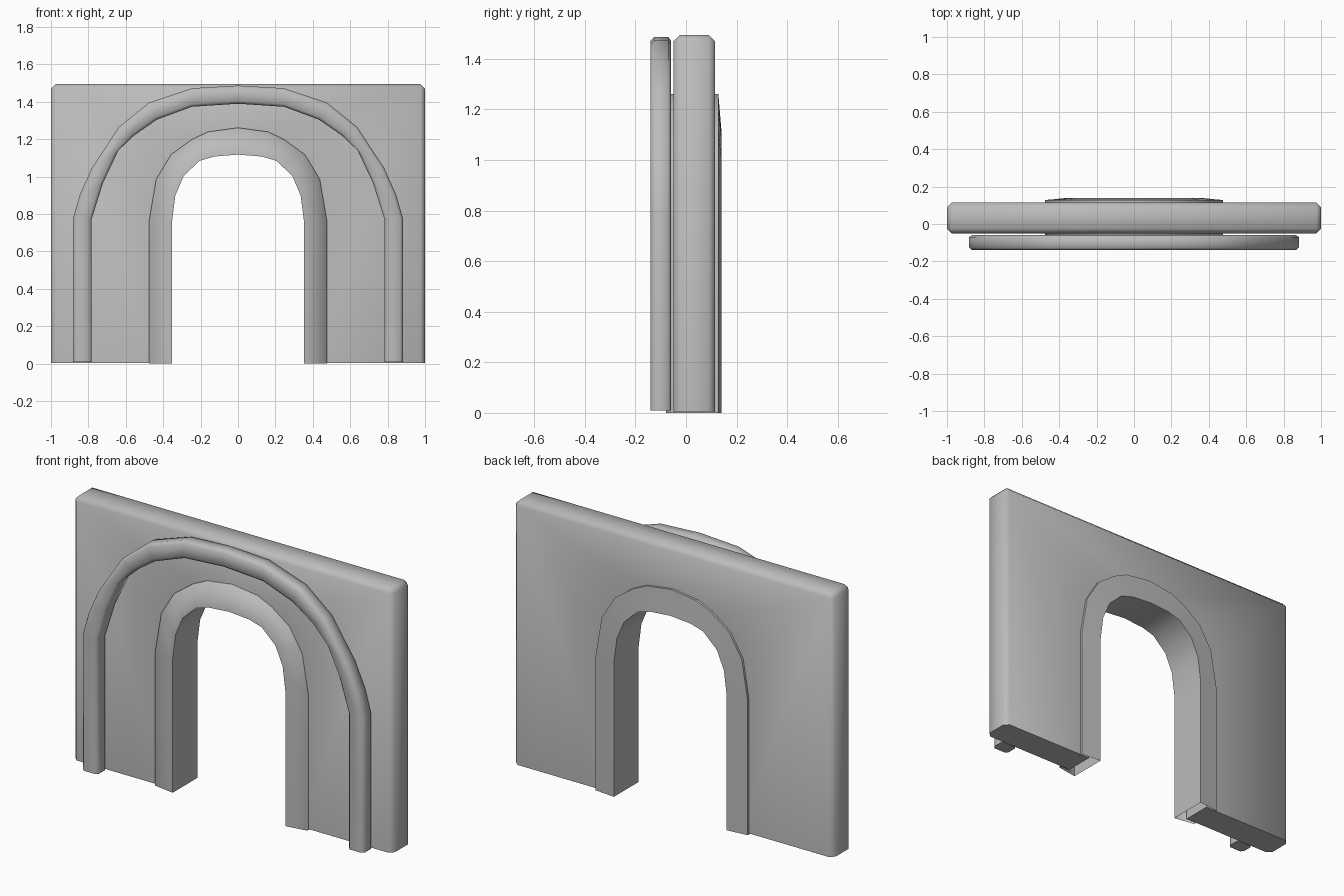
import bpy
import bmesh
import math

if "Cube" in bpy.data.objects:
    bpy.data.objects.remove(bpy.data.objects["Cube"], do_unlink=True)

# Single plain material
grey = bpy.data.materials.new("light_grey")
grey.use_nodes = True
COLOUR = (0.5, 0.5, 0.5, 1)
grey.diffuse_color = COLOUR
grey.node_tree.nodes["Principled BSDF"].inputs["Base Color"].default_value = COLOUR


def finish(name, bm, smooth_angle):
    mesh = bpy.data.meshes.new(name)
    bm.to_mesh(mesh)
    bm.free()
    mesh.materials.append(grey)
    mesh.shade_smooth()
    mesh.set_sharp_from_angle(angle=math.radians(smooth_angle))
    obj = bpy.data.objects.new(name, mesh)
    bpy.context.collection.objects.link(obj)
    return obj


def full_arch(half, floor):
    """Half arch of (outer x, z, inner x, z), from spring to crown, mirrored with legs."""
    xo, _, xi, _ = half[0]
    right = [(xo, floor, xi, floor)] + half
    left = [(-a, b, -c, d) for a, b, c, d in reversed(right[:-1])]
    return right + left


def sweep(name, arch, section, closed, smooth_angle):
    """Sweep a (share from outer to inner, y) section along an arch."""
    bm = bmesh.new()
    rings = [[bm.verts.new((a + (c - a) * t, y, b + (d - b) * t)) for t, y in section]
             for a, b, c, d in arch]
    count = len(section)
    for r, s in zip(rings, rings[1:]):
        for i in range(count if closed else count - 1):
            j = (i + 1) % count
            bm.faces.new((r[i], r[j], s[j], s[i]))
    if closed:
        bm.faces.new(rings[0])
        bm.faces.new(rings[-1])
        bmesh.ops.recalc_face_normals(bm, faces=bm.faces)
    else:
        # Open section: the reveal must face into the doorway
        bm.normal_update()
        reveal = max(bm.faces, key=lambda f: f.calc_area())
        if reveal.normal.x * reveal.calc_center_median().x > 0:
            bmesh.ops.reverse_faces(bm, faces=bm.faces)
    return finish(name, bm, smooth_angle)


# Doorway lining: sloped front and back faces around a straight reveal
door_half = [(.476, .76, .353, .76), (.438, .985, .335, .90), (.358, 1.118, .29, 1.005),
             (.245, 1.2, .205, 1.085), (.16, 1.24, .125, 1.108), (0, 1.262, 0, 1.118)]
door = full_arch(door_half, 0)
lining = [(0, -.045), (0, -.06), (1, -.08), (1, .14), (0, .128), (0, .11)]
sweep("doorway_lining", door, lining, False, 82)

# Raised arch moulding in front of the wall
band_half = [(.882, .775, .782, .775), (.845, .905, .722, .965), (.78, 1.05, .64, 1.14),
             (.636, 1.267, .556, 1.22), (.476, 1.396, .433, 1.305),
             (.246, 1.473, .246, 1.374), (0, 1.487, 0, 1.39)]
bar = [(0, -.07), (0, -.125), (.15, -.14), (.85, -.14),
       (1, -.125), (1, -.07), (.85, -.06), (.15, -.06)]
sweep("arch_moulding", full_arch(band_half, .01), bar, True, 60)

# Wall slab with the doorway cut out, chamfered on the top and sides
BASE, TOP, FRONT, BACK = .005, 1.495, -.05, .115
bm = bmesh.new()
outline = [(-1, BASE), (-1, TOP), (1, TOP), (1, BASE)]
outline += [((a + c) / 2, max((b + d) / 2, BASE)) for a, b, c, d in door]
face = bm.faces.new([bm.verts.new((x, FRONT, z)) for x, z in outline])
pushed = bmesh.ops.extrude_face_region(bm, geom=[face])["geom"]
for v in pushed:
    if isinstance(v, bmesh.types.BMVert):
        v.co.y = BACK
bmesh.ops.recalc_face_normals(bm, faces=bm.faces)
rim = [e for e in bm.edges
       if all(abs(v.co.x) > .99 for v in e.verts) and any(v.co.z > 1 for v in e.verts)]
bmesh.ops.bevel(bm, geom=rim, offset=.025, segments=1, affect='EDGES')
finish("wall", bm, 50)
